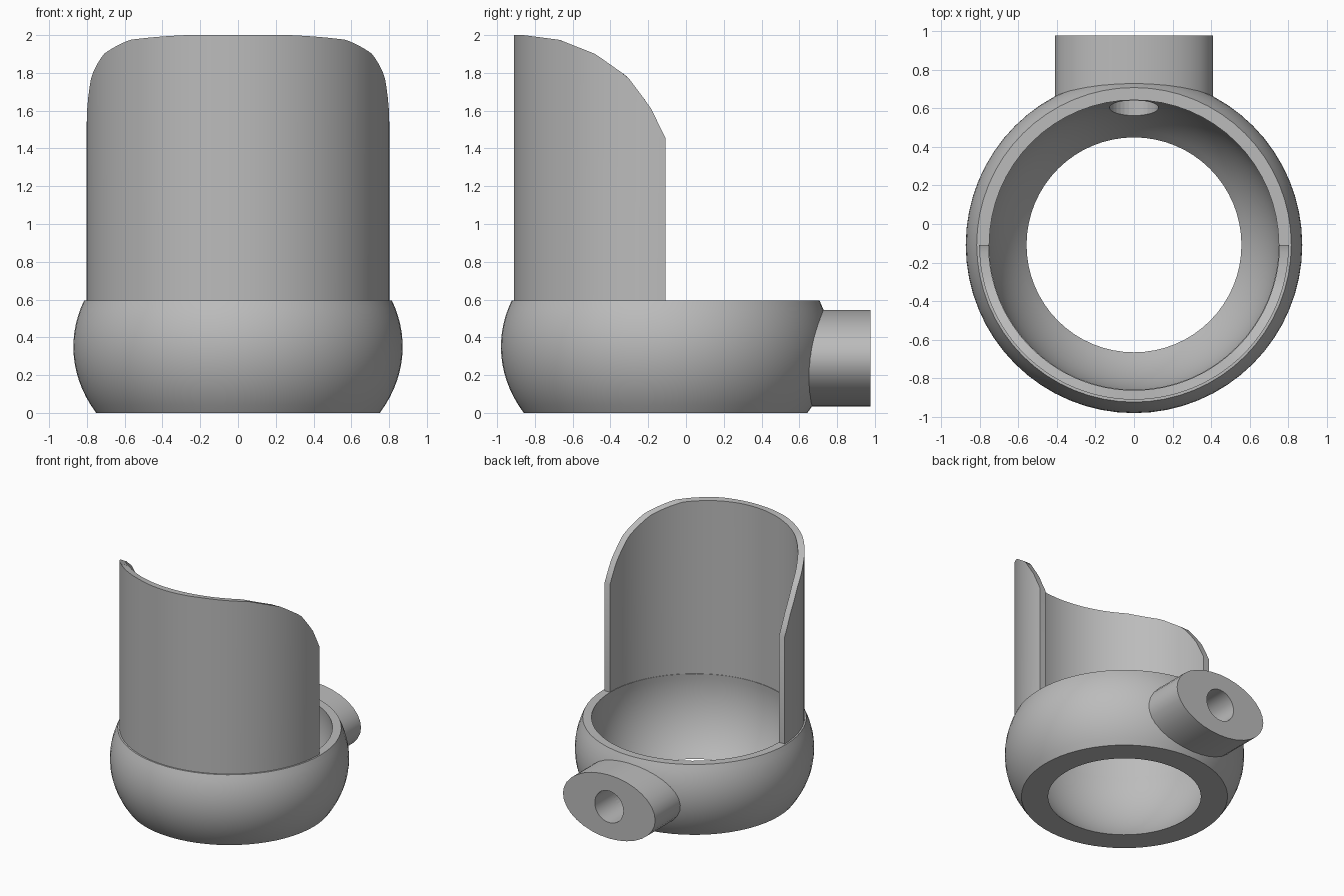
import bpy, bmesh, math

if "Cube" in bpy.data.objects:
    bpy.data.objects.remove(bpy.data.objects["Cube"], do_unlink=True)

CY = -0.108          # y of the bowl axis
RIM = 0.595          # height of the bowl rim
SEG = 64

grey = bpy.data.materials.new("plain grey")
grey.use_nodes = True
colour = (0.5, 0.5, 0.5, 1)
grey.diffuse_color = colour
grey.node_tree.nodes["Principled BSDF"].inputs["Base Color"].default_value = colour


def finish(name, bm, loc):
    bmesh.ops.recalc_face_normals(bm, faces=bm.faces)
    mesh = bpy.data.meshes.new(name)
    bm.to_mesh(mesh)
    bm.free()
    obj = bpy.data.objects.new(name, mesh)
    obj.location = loc
    bpy.context.collection.objects.link(obj)
    mesh.materials.append(grey)
    return obj


def smooth(obj):
    bpy.ops.object.select_all(action='DESELECT')
    obj.select_set(True)
    bpy.context.view_layer.objects.active = obj
    bpy.ops.object.shade_smooth_by_angle(angle=math.radians(30))


def bridge(bm, sections, closed):
    """Join closed cross-sections into a solid; cap the ends if open."""
    rows = [[bm.verts.new(p) for p in s] for s in sections]
    n = len(rows[0])
    for i in range(len(rows) if closed else len(rows) - 1):
        a, b = rows[i], rows[(i + 1) % len(rows)]
        for j in range(n):
            k = (j + 1) % n
            bm.faces.new((a[j], a[k], b[k], b[j]))
    if not closed:
        bm.faces.new(rows[0])
        bm.faces.new(rows[-1])


# Bowl: ellipsoidal outside, spherical hollow, open at the bottom
N = 14
heights = [RIM * i / N for i in range(N + 1)]
profile = [(math.sqrt(0.76 - 1.6 * (z - 0.35) ** 2), z) for z in heights]
profile += [(math.sqrt(0.57 - (z - 0.51) ** 2), z) for z in reversed(heights)]
bm = bmesh.new()
angles = [2 * math.pi * i / SEG for i in range(SEG)]
bridge(bm, [[(r * math.cos(a), r * math.sin(a), z) for r, z in profile] for a in angles], True)
bowl = finish("bowl", bm, (0, CY, 0))

# Shield: half tube on the front, its top cut along a faceted curve
curve = [(-0.92, 2.0), (-0.86, 2.0), (-0.67, 1.975), (-0.48, 1.9),
         (-0.31, 1.78), (-0.19, 1.62), (-0.108, 1.455)]


def top_height(y):
    for (y0, z0), (y1, z1) in zip(curve, curve[1:]):
        if y <= y1:
            return z0 + (z1 - z0) * (y - y0) / (y1 - y0)
    return curve[-1][1]


sections = []
for i in range(SEG + 1):
    a = math.pi + math.pi * i / SEG
    c, s = math.cos(a), math.sin(a)
    inner, outer = 0.753, 0.802
    sections.append([(inner * c, inner * s, RIM - 0.01), (outer * c, outer * s, RIM - 0.01),
                     (outer * c, outer * s, top_height(CY + outer * s)),
                     (inner * c, inner * s, top_height(CY + inner * s))])
bm = bmesh.new()
bridge(bm, sections, False)
shield = finish("shield", bm, (0, CY, 0))

# Nozzle: oval tube on the back with a round bore
sections = []
for i in range(32):
    a = 2 * math.pi * i / 32
    c, s = math.cos(a), math.sin(a)
    oval, bore = (0.41 * c, 0.255 * s), (0.127 * c, 0.127 * s)
    sections.append([(x, y, z) for (x, z), y in
                     ((oval, 0.637), (oval, 0.977), (bore, 0.977), (bore, 0.637))])
bm = bmesh.new()
bridge(bm, sections, True)
nozzle = finish("nozzle", bm, (0, 0, 0.29))

# Bore continued through the bowl wall
bm = bmesh.new()
bmesh.ops.create_cone(bm, cap_ends=True, segments=32, radius1=0.127, radius2=0.127, depth=0.6)
cutter = finish("bore_cutter", bm, (0, 0.7, 0.29))
cutter.rotation_euler.x = math.pi / 2
cutter.hide_render = True
cutter.hide_viewport = True
cut = bowl.modifiers.new("bore", 'BOOLEAN')
cut.object = cutter
cut.operation = 'DIFFERENCE'
cut.solver = 'EXACT'

for part in (bowl, shield, nozzle):
    smooth(part)
